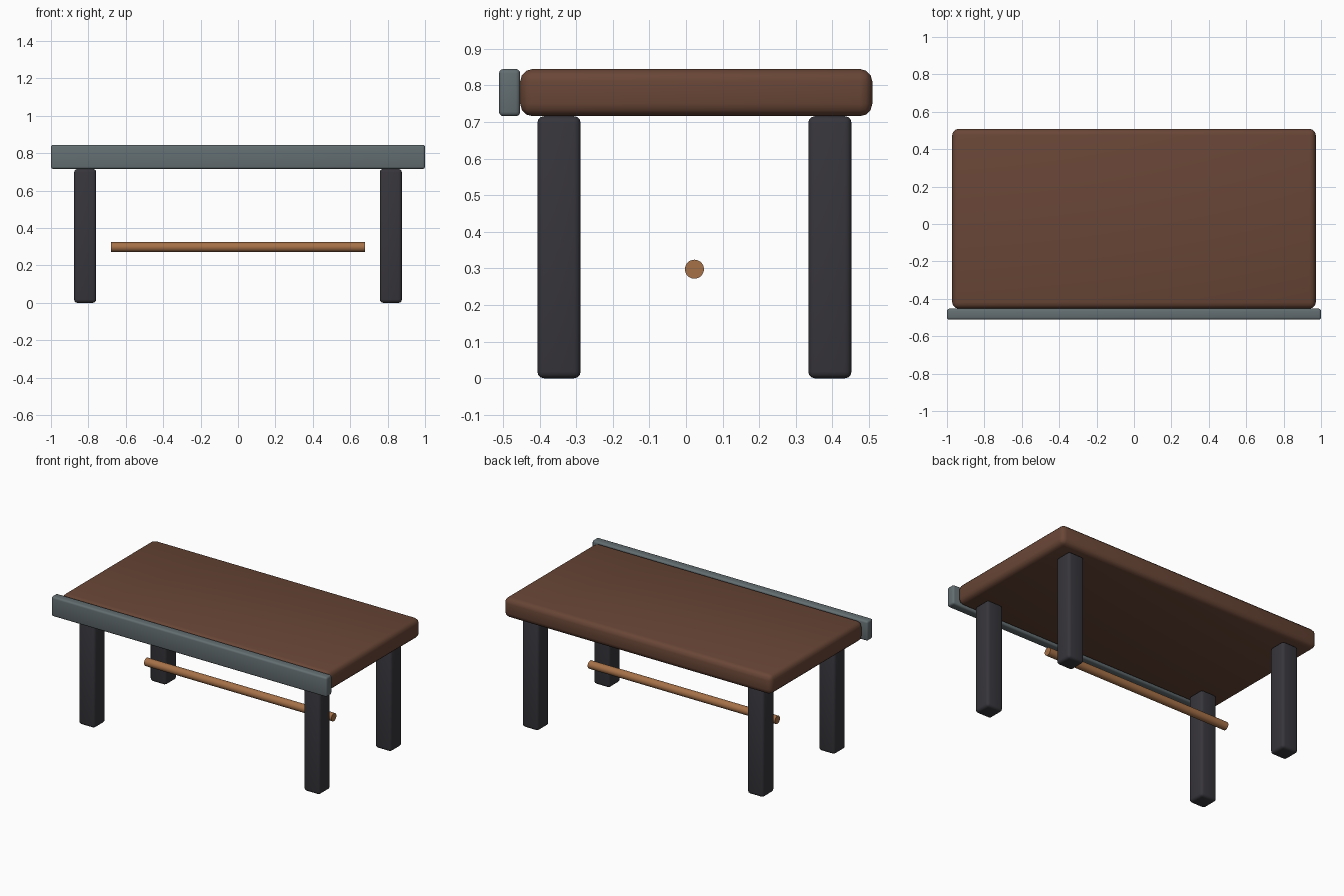
import bpy, math

if "Cube" in bpy.data.objects:
    bpy.data.objects.remove(bpy.data.objects["Cube"])


def material(name, rgb):
    m = bpy.data.materials.new(name)
    m.diffuse_color = (*rgb, 1)
    m.use_nodes = True
    m.node_tree.nodes["Principled BSDF"].inputs["Base Color"].default_value = m.diffuse_color
    return m


brown = material("brown_wood", (0.140, 0.061, 0.037))
grey = material("grey_metal", (0.125, 0.155, 0.165))
dark = material("dark_legs", (0.038, 0.036, 0.044))
tan = material("tan_wood", (0.380, 0.165, 0.065))


def finish(ob, name, mat):
    ob.name = name
    ob.data.materials.append(mat)
    bpy.ops.object.shade_smooth_by_angle(angle=math.radians(35))
    return ob


def rounded_box(name, lo, hi, bevel, mat):
    """Box between two corners with rounded edges."""
    bpy.ops.mesh.primitive_cube_add(size=1, location=[(a + b) / 2 for a, b in zip(lo, hi)])
    ob = bpy.context.object
    ob.scale = [b - a for a, b in zip(lo, hi)]
    bpy.ops.object.transform_apply(location=False, rotation=False, scale=True)
    mod = ob.modifiers.new("rounding", 'BEVEL')
    mod.width = bevel
    mod.segments = 3
    bpy.ops.object.modifier_apply(modifier=mod.name)
    return finish(ob, name, mat)


# Table top and front rail
rounded_box("table_top", (-0.972, -0.453, 0.716), (0.972, 0.509, 0.845), 0.034, brown)
rounded_box("front_rail", (-1.0, -0.511, 0.716), (1.0, -0.453, 0.845), 0.012, grey)

# Four legs
for side, x in (("left", -0.817), ("right", 0.817)):
    for end, y in (("front", -0.347), ("back", 0.393)):
        rounded_box(f"{end}_{side}_leg", (x - 0.059, y - 0.059, 0),
                    (x + 0.059, y + 0.059, 0.716), 0.018, dark)

# Round bar under the table
bpy.ops.mesh.primitive_cylinder_add(vertices=32, radius=0.026, depth=1.36,
                                    location=(0, 0.023, 0.298),
                                    rotation=(0, math.pi / 2, 0))
finish(bpy.context.object, "stretcher_bar", tan)
